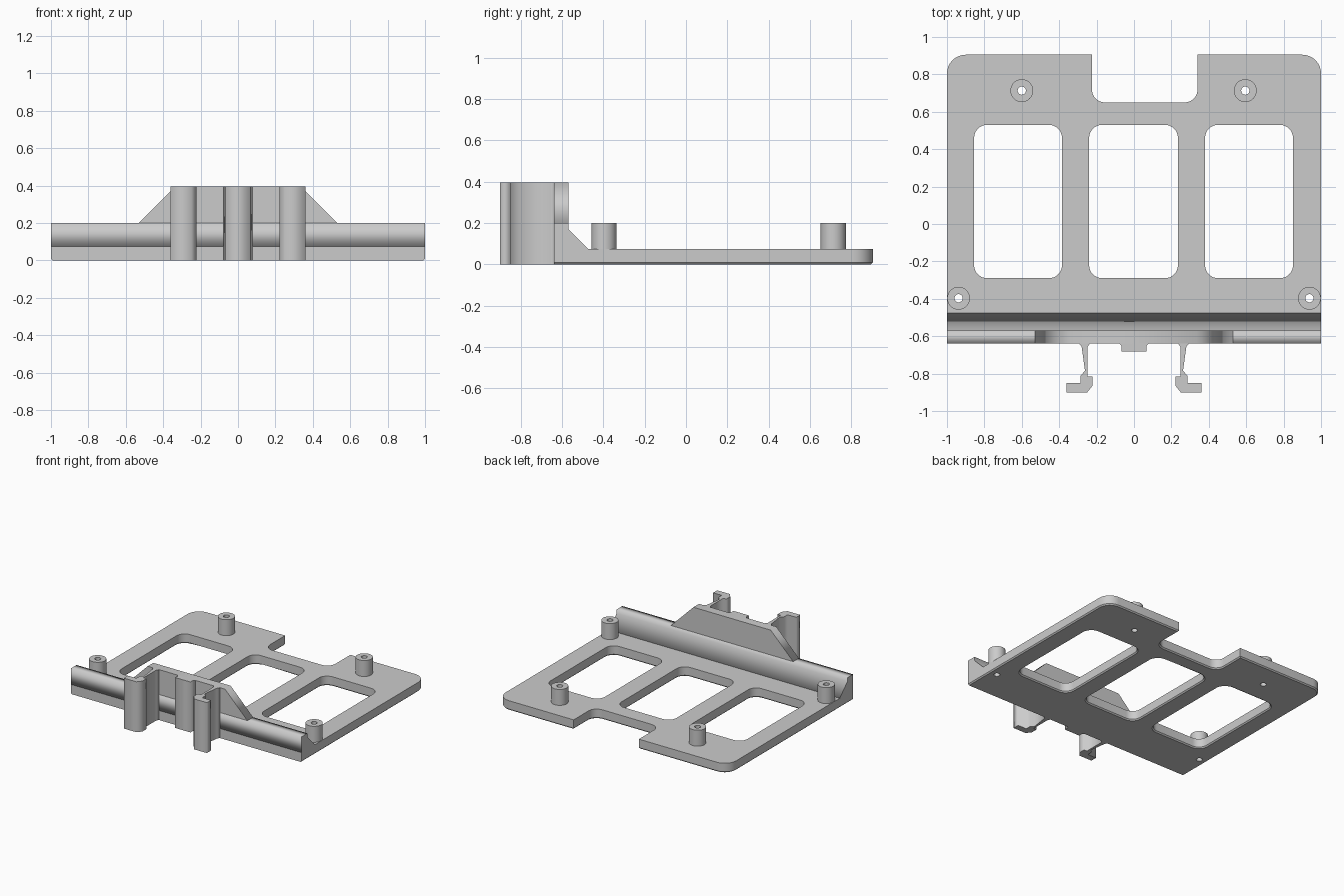
import bpy, bmesh
from math import cos, sin, pi, radians
from mathutils import Matrix, Vector

if "Cube" in bpy.data.objects:
    bpy.data.objects.remove(bpy.data.objects["Cube"])

grey = bpy.data.materials.new("plain grey")
grey.use_nodes = True
colour = (0.6, 0.6, 0.6, 1)
grey.diffuse_color = colour
grey.node_tree.nodes["Principled BSDF"].inputs["Base Color"].default_value = colour

ALONG_Z = Matrix.Identity(4)
ALONG_X = Matrix(((0, 0, 1, 0), (1, 0, 0, 0), (0, 1, 0, 0), (0, 0, 0, 1)))
ALONG_FRONT = Matrix(((1, 0, 0, 0), (0, 0, -1, 0), (0, 1, 0, 0), (0, 0, 0, 1)))


def circle(x, y, r, n=32):
    return [(x + r * cos(2 * pi * i / n), y + r * sin(2 * pi * i / n)) for i in range(n)]


def rounded(points, steps=8):
    """Outline from (x, y, radius) right-angled corners."""
    out = []
    for i, (x, y, r) in enumerate(points):
        if not r:
            out.append((x, y))
            continue
        c = Vector((x, y))
        a = (Vector(points[i - 1][:2]) - c).normalized() * r
        b = (Vector(points[(i + 1) % len(points)][:2]) - c).normalized() * r
        for k in range(steps + 1):
            t = k / steps * pi / 2
            out.append(tuple(c + a * (1 - sin(t)) + b * (1 - cos(t))))
    return out


def prism(name, loops, lo, hi, axis=ALONG_Z):
    """Extrude a filled outline, with any inner loops as holes."""
    curve = bpy.data.curves.new(name + "_outline", 'CURVE')
    curve.dimensions = '2D'
    curve.fill_mode = 'BOTH'
    curve.extrude = (hi - lo) / 2
    for loop in loops:
        spline = curve.splines.new('POLY')
        spline.points.add(len(loop) - 1)
        for p, (x, y) in zip(spline.points, loop):
            p.co = (x, y, 0, 1)
        spline.use_cyclic_u = True
    temp = bpy.data.objects.new(name + "_outline", curve)
    bpy.context.collection.objects.link(temp)
    deps = bpy.context.evaluated_depsgraph_get()
    mesh = bpy.data.meshes.new_from_object(temp.evaluated_get(deps))
    bpy.data.objects.remove(temp)
    bpy.data.curves.remove(curve)
    mesh.transform(axis @ Matrix.Translation((0, 0, (lo + hi) / 2)))
    bm = bmesh.new()
    bm.from_mesh(mesh)
    bmesh.ops.remove_doubles(bm, verts=bm.verts, dist=1e-5)
    bmesh.ops.recalc_face_normals(bm, faces=bm.faces)
    bm.to_mesh(mesh)
    bm.free()
    mesh.materials.clear()
    mesh.materials.append(grey)
    mesh.name = name
    obj = bpy.data.objects.new(name, mesh)
    bpy.context.collection.objects.link(obj)
    return obj


FRONT, BACK, THICK, TOP = -0.64, 0.905, 0.075, 0.395
posts = {"back_right_post": (-0.6, 0.713), "back_left_post": (0.595, 0.713),
         "front_right_post": (-0.938, -0.397), "front_left_post": (0.938, -0.397)}

# Base plate with back notch, three windows and screw holes
outline = rounded([(-1, FRONT, 0), (1, FRONT, 0), (1, BACK, 0.1), (0.34, BACK, 0),
                   (0.34, 0.65, 0.07), (-0.225, 0.65, 0.07), (-0.225, BACK, 0), (-1, BACK, 0.1)])
holes = [rounded([(a, -0.29, 0.07), (b, -0.29, 0.07), (b, 0.53, 0.07), (a, 0.53, 0.07)])
         for a, b in ((-0.855, -0.385), (-0.24, 0.235), (0.38, 0.85))]
holes += [circle(x, y, 0.022, 24) for x, y in posts.values()]
plate = prism("base_plate", [outline] + holes, 0, THICK)

# Small chamfer around the underside, except along the front
CHAMFER = 0.009
bm = bmesh.new()
bm.from_mesh(plate.data)
bmesh.ops.bisect_plane(bm, geom=bm.verts[:] + bm.edges[:] + bm.faces[:],
                       plane_co=(0, 0, CHAMFER), plane_no=(0, 0, 1))
bm.normal_update()
moves = []
for v in bm.verts:
    if v.co.z < 1e-4 and not any((v.co.xy - Vector(p)).length < 0.03 for p in posts.values()):
        normals = []
        for f in v.link_faces:
            if abs(f.normal.z) < 0.5 and f.normal.y > -0.999 or abs(f.normal.z) < 0.5 and v.co.y > FRONT + 0.01:
                if all(f.normal.dot(n) < 0.99 for n in normals):
                    normals.append(f.normal.copy())
        if normals:
            s = sum(normals, Vector())
            moves.append((v, s * (CHAMFER * len(normals) / s.length_squared)))
for v, d in moves:
    v.co -= d
bm.to_mesh(plate.data)
bm.free()

# Hollow mounting posts
for name, (x, y) in posts.items():
    prism(name, [circle(x, y, 0.061), circle(x, y, 0.022, 24)], THICK, 0.2)

# Front wall with sloped inner foot, and its raised middle
prism("front_wall", [[(FRONT, THICK), (-0.475, THICK), (-0.57, 0.17), (-0.57, 0.2), (FRONT, 0.2)]],
      -1, 1, ALONG_X)
prism("raised_wall", [[(-0.53, 0.2), (0.53, 0.2), (0.335, TOP), (-0.335, TOP)]],
      0.57, 0.64, ALONG_FRONT)

# Pair of hooked clip arms
clip = [(0.235, FRONT), (0.248, -0.655), (0.248, -0.815), (0.222, -0.815), (0.222, -0.865),
        (0.25, -0.9), (0.36, -0.9), (0.36, -0.85), (0.285, -0.85), (0.285, -0.81),
        (0.262, -0.785), (0.28, -0.655), (0.293, FRONT)]
for name, side in (("left_clip", 1), ("right_clip", -1)):
    prism(name, [[(side * x, y) for x, y in clip]], 0, TOP)

# Centre stop between the clips
stop = [(0.078, FRONT), (0.066, -0.652), (0.066, -0.683)]
prism("centre_stop", [stop + [(-x, y) for x, y in reversed(stop)]], 0, TOP)

# Smooth the round parts, keep edges sharp
bpy.ops.object.select_all(action='DESELECT')
for obj in bpy.data.objects:
    if obj.name == "base_plate" or obj.name.endswith("_post"):
        obj.select_set(True)
        bpy.context.view_layer.objects.active = obj
bpy.ops.object.shade_smooth_by_angle(angle=radians(30))
